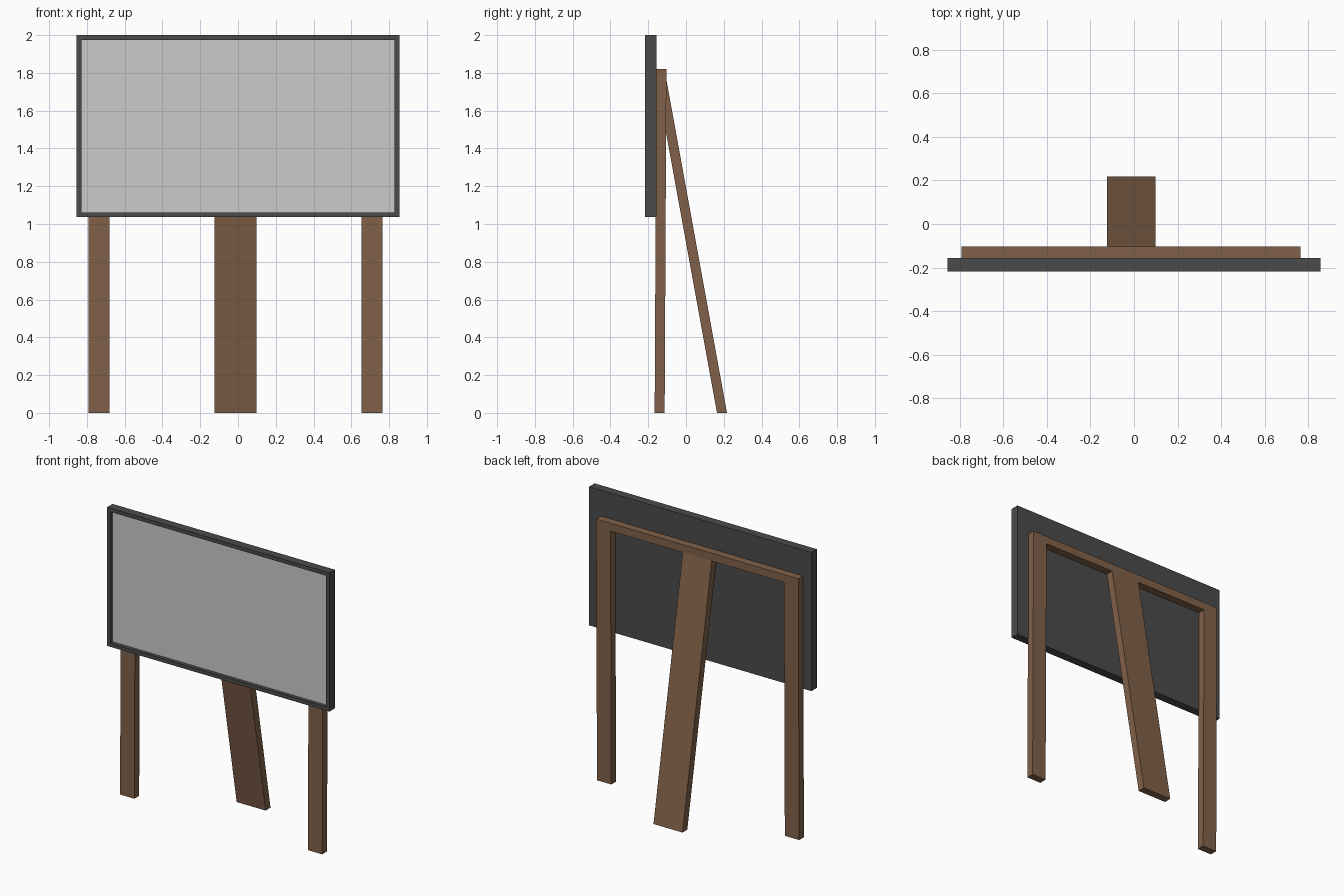
import bpy, bmesh
from mathutils import Vector

if "Cube" in bpy.data.objects:
    bpy.data.objects.remove(bpy.data.objects["Cube"])


def finish(bm, name, colour=None):
    mesh = bpy.data.meshes.new(name)
    bm.to_mesh(mesh)
    bm.free()
    obj = bpy.data.objects.new(name, mesh)
    bpy.context.collection.objects.link(obj)
    if colour:
        mat = bpy.data.materials.new(name + "_colour")
        mat.diffuse_color = (*colour, 1)
        mat.use_nodes = True
        mat.node_tree.nodes["Principled BSDF"].inputs["Base Color"].default_value = mat.diffuse_color
        mesh.materials.append(mat)
    return obj


# Board frame: box with a shallow rectangular pocket in the front
HALF_W, BOTTOM, TOP = 0.855, 1.036, 2.0
FRONT, BACK = -0.217, -0.157
BORDER, RECESS = 0.0365, 0.025

bm = bmesh.new()
bmesh.ops.create_cube(bm, size=1)
bmesh.ops.scale(bm, vec=(2 * HALF_W, BACK - FRONT, TOP - BOTTOM), verts=bm.verts)
bmesh.ops.translate(bm, vec=(0, (FRONT + BACK) / 2, (TOP + BOTTOM) / 2), verts=bm.verts)
front = min(bm.faces, key=lambda f: f.calc_center_median().y)
bmesh.ops.inset_region(bm, faces=[front], thickness=BORDER)
pocket = bmesh.ops.extrude_discrete_faces(bm, faces=[front])["faces"][0]
bmesh.ops.translate(bm, vec=(0, RECESS, 0), verts=pocket.verts)
corners = [v.co.copy() for v in pocket.verts]
bmesh.ops.delete(bm, geom=[pocket], context='FACES_ONLY')
bmesh.ops.recalc_face_normals(bm, faces=bm.faces)
finish(bm, "board_frame", (0.07, 0.07, 0.07))

# Display panel fills the floor of the pocket
bm = bmesh.new()
panel = bm.faces.new([bm.verts.new(c) for c in corners])
panel.normal_update()
if panel.normal.y > 0:
    panel.normal_flip()
finish(bm, "display_panel")

# Wooden stand: top rail, with two legs and a rear brace drawn down from it
STOPS = [-0.791, -0.681, -0.125, 0.098, 0.654, 0.764]
RAIL_TOP, RAIL_BOTTOM = 1.82, 1.765
RAIL_PROFILE = [(-0.157, RAIL_BOTTOM), (-0.104, RAIL_BOTTOM),
                (-0.104, RAIL_TOP), (-0.157, RAIL_TOP)]
bm = bmesh.new()
rings = [[bm.verts.new((x, y, z)) for y, z in RAIL_PROFILE] for x in STOPS]
undersides = []
for a, b in zip(rings, rings[1:]):
    for i in range(4):
        j = (i + 1) % 4
        face = bm.faces.new((a[i], a[j], b[j], b[i]))
        if i == 0:
            undersides.append(face)
bm.faces.new(rings[0])
bm.faces.new(rings[-1])
bmesh.ops.recalc_face_normals(bm, faces=bm.faces)

# Segments 0 and 4 become legs, segment 2 the sloping brace
for segment, lean in ((0, -0.009), (2, 0.321), (4, -0.009)):
    foot = bmesh.ops.extrude_discrete_faces(bm, faces=[undersides[segment]])["faces"][0]
    bmesh.ops.translate(bm, vec=Vector((0, lean, -RAIL_BOTTOM)), verts=foot.verts)
bmesh.ops.recalc_face_normals(bm, faces=bm.faces)
finish(bm, "wooden_stand", (0.22, 0.12, 0.065))
